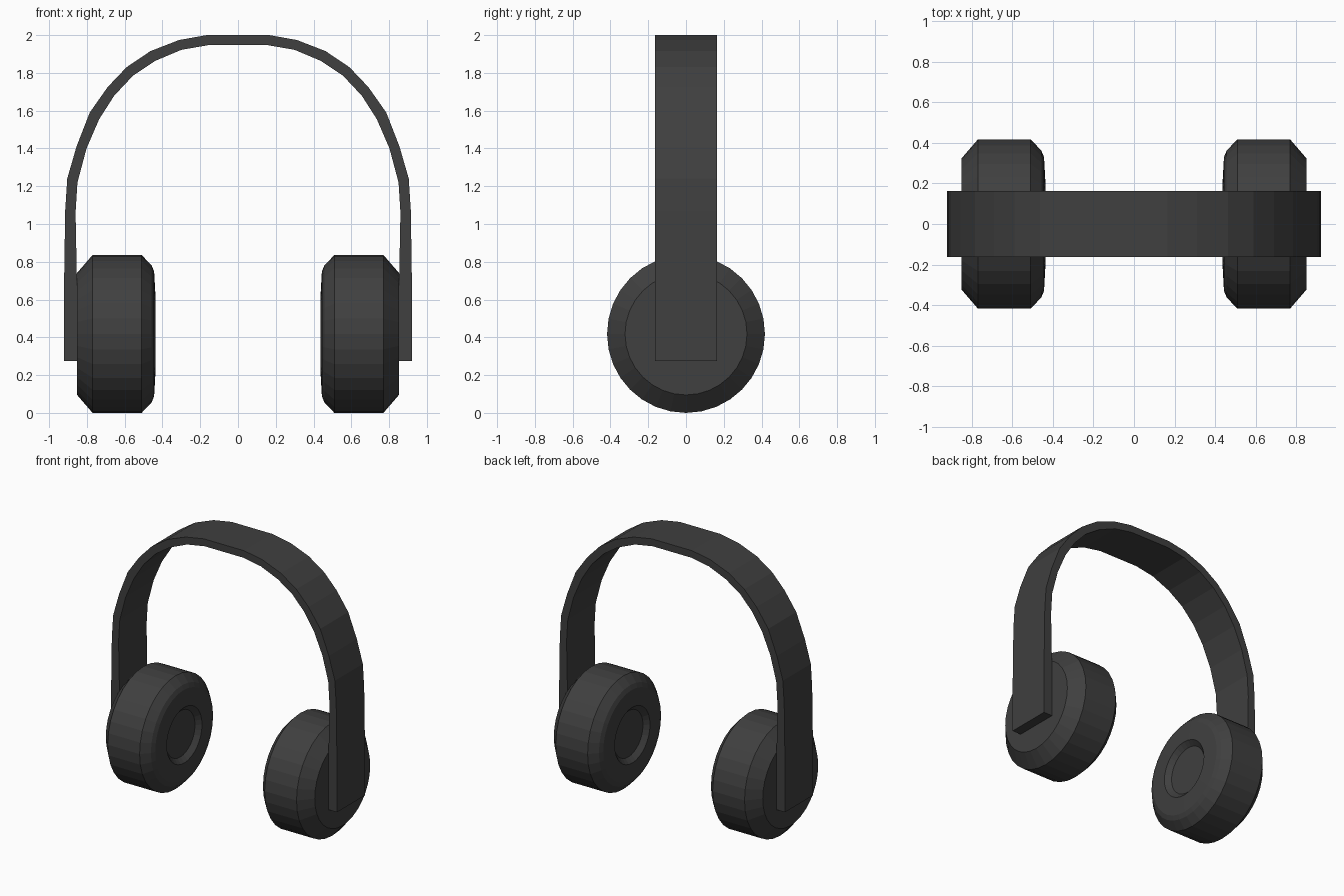
import bpy, bmesh, math

if "Cube" in bpy.data.objects:
    bpy.data.objects.remove(bpy.data.objects["Cube"])

dark = bpy.data.materials.new("dark_grey")
dark.diffuse_color = (0.05, 0.05, 0.05, 1)
dark.use_nodes = True
dark.node_tree.nodes["Principled BSDF"].inputs["Base Color"].default_value = dark.diffuse_color


def finish(name, bm):
    """Turn a right-hand half into an object mirrored across x = 0."""
    bmesh.ops.recalc_face_normals(bm, faces=bm.faces)
    mesh = bpy.data.meshes.new(name)
    bm.to_mesh(mesh)
    bm.free()
    obj = bpy.data.objects.new(name, mesh)
    bpy.context.collection.objects.link(obj)
    mesh.materials.append(dark)
    mirror = obj.modifiers.new("mirror", 'MIRROR')
    mirror.use_axis[0] = True
    mirror.merge_threshold = 0.001
    return obj


def bridge(bm, a, b):
    n = len(a)
    for i in range(n):
        j = (i + 1) % n
        bm.faces.new((a[i], a[j], b[j], b[i]))


# Headband: (outer x, outer z, inner x, inner z) from the cup up to the crown
band_half_width = 0.163
band_path = [
    (0.922, 0.275, 0.850, 0.275), (0.922, 0.60, 0.851, 0.60),
    (0.915, 1.07, 0.860, 1.06), (0.904, 1.24, 0.850, 1.22),
    (0.855, 1.41, 0.802, 1.40), (0.785, 1.59, 0.735, 1.555),
    (0.690, 1.725, 0.655, 1.68), (0.590, 1.83, 0.556, 1.785),
    (0.464, 1.915, 0.440, 1.863), (0.312, 1.974, 0.300, 1.922),
    (0.165, 2.0, 0.157, 1.947), (0.0, 2.0, 0.0, 1.947),
]
bm = bmesh.new()
w = band_half_width
rings = [[bm.verts.new(p) for p in
          ((ox, -w, oz), (ox, w, oz), (ix, w, iz), (ix, -w, iz))]
         for ox, oz, ix, iz in band_path]
for a, b in zip(rings, rings[1:]):
    bridge(bm, a, b)
bm.faces.new(rings[0])
finish("headband", bm)

# Ear cups: (x, radius) profile turned around a sideways axis,
# from the outer plate to the recessed ear opening
cup_z, sides = 0.418, 32
cup_profile = [
    (0.852, 0.323), (0.770, 0.418), (0.510, 0.418), (0.457, 0.362),
    (0.444, 0.330), (0.437, 0.205), (0.470, 0.170),
]
bm = bmesh.new()
rings = []
for x, r in cup_profile:
    angles = [2 * math.pi * i / sides for i in range(sides)]
    rings.append([bm.verts.new((x, r * math.cos(t), cup_z + r * math.sin(t)))
                  for t in angles])
for a, b in zip(rings, rings[1:]):
    bridge(bm, a, b)
bm.faces.new(rings[0])
bm.faces.new(rings[-1])
finish("ear_cups", bm)
